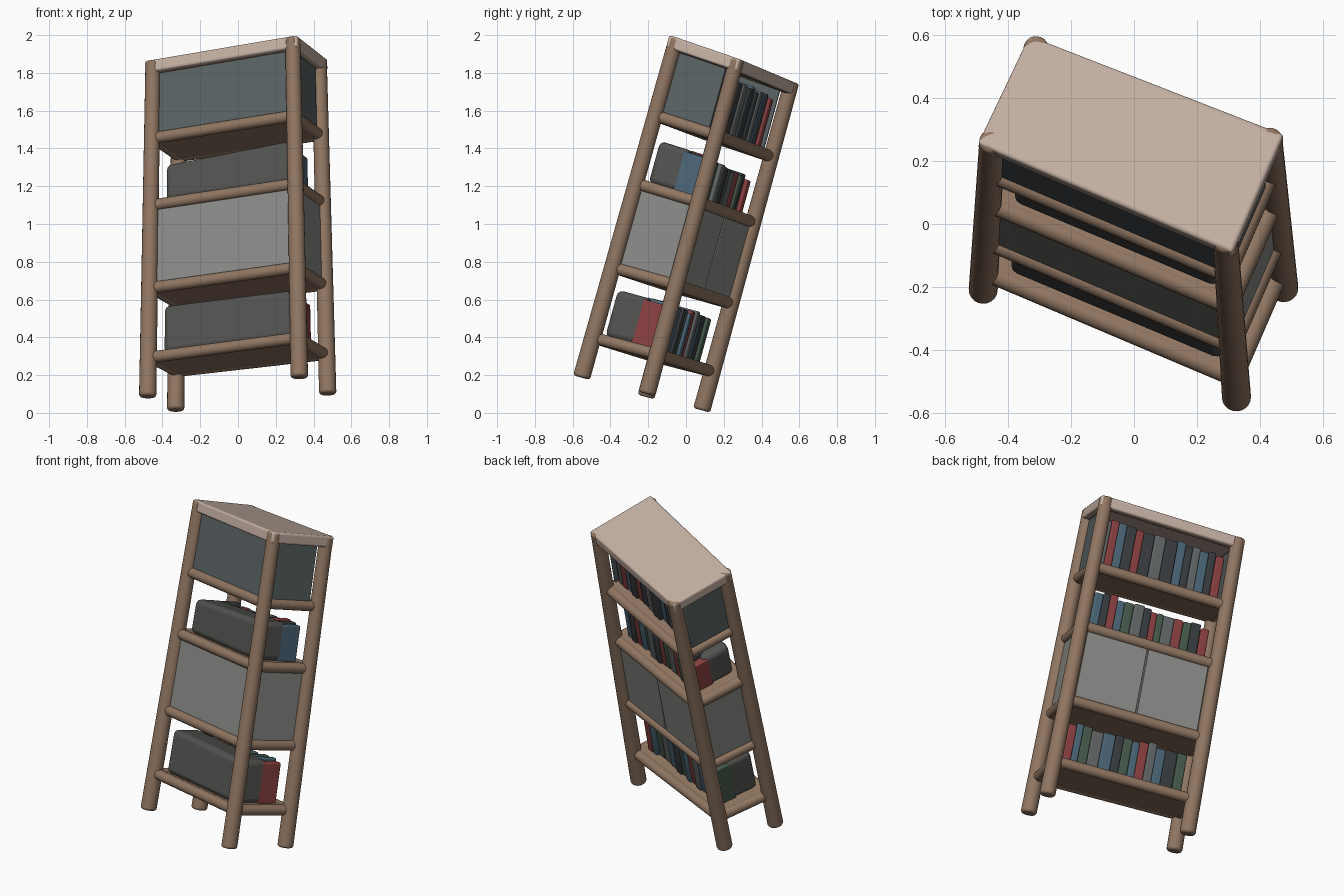
import bpy, bmesh, random
from mathutils import Vector, Matrix

if "Cube" in bpy.data.objects:
    bpy.data.objects.remove(bpy.data.objects["Cube"])

random.seed(4)

# Leaning frame: corner order (u,v) = 00, 10, 11, 01; u runs along the shelf, v through its depth
BOTTOM = [Vector(p) for p in ((-0.478, -0.212, 0.085), (0.325, -0.553, 0.187), (0.475, -0.207, 0.10), (-0.33, 0.083, 0.014))]
TOP = [Vector(p) for p in ((-0.45, 0.265, 1.86), (0.29, -0.05, 1.985), (0.43, 0.27, 1.875), (-0.31, 0.56, 1.753))]


def P(u, v, w):
    def quad(c):
        return c[0].lerp(c[1], u).lerp(c[3].lerp(c[2], u), v)
    return quad(BOTTOM).lerp(quad(TOP), w)


def material(name, rgb):
    m = bpy.data.materials.new(name)
    m.diffuse_color = (*rgb, 1)
    m.use_nodes = True
    m.node_tree.nodes["Principled BSDF"].inputs["Base Color"].default_value = m.diffuse_color
    return m


WOOD = material("brown wood", (0.28, 0.18, 0.12))
PALE = material("pale top wood", (0.55, 0.43, 0.36))
PANEL = material("blue grey panel", (0.10, 0.12, 0.125))
DOOR = material("grey cabinet", (0.25, 0.25, 0.24))
PAGES = material("dark book backs", (0.085, 0.085, 0.08))
BOOKS = [material("book " + n, c) for n, c in (
    ("red", (0.25, 0.05, 0.05)), ("green", (0.06, 0.10, 0.07)), ("blue", (0.07, 0.13, 0.18)),
    ("dark", (0.04, 0.045, 0.05)), ("grey", (0.12, 0.13, 0.13)))]


def finish(name, bm, mat, bevel):
    bmesh.ops.recalc_face_normals(bm, faces=bm.faces)
    me = bpy.data.meshes.new(name)
    bm.to_mesh(me)
    bm.free()
    ob = bpy.data.objects.new(name, me)
    bpy.context.collection.objects.link(ob)
    me.materials.append(mat)
    if bevel:
        b = ob.modifiers.new("soft edges", 'BEVEL')
        b.width, b.segments, b.limit_method = bevel, 3, 'ANGLE'
    bpy.ops.object.select_all(action='DESELECT')
    ob.select_set(True)
    bpy.context.view_layer.objects.active = ob
    bpy.ops.object.shade_smooth_by_angle()
    return ob


def block(name, u, v, w, mat, bevel=0.008, rise=0.0):
    """Box given by ranges in the leaning frame; rise lifts the top at its high-u end."""
    bm = bmesh.new()
    bmesh.ops.create_cube(bm, size=1)
    for vert in bm.verts:
        a, b, c = (t + 0.5 for t in vert.co)
        vert.co = P(u[0] + (u[1] - u[0]) * a, v[0] + (v[1] - v[0]) * b,
                    w[0] + (w[1] - w[0] + rise * a) * c)
    return finish(name, bm, mat, bevel)


def pole(name, a, b, r1, r2, mat, bevel=0.0):
    """Round bar from a to b."""
    bm = bmesh.new()
    d = b - a
    m = Matrix.Translation((a + b) / 2) @ d.to_track_quat('Z', 'Y').to_matrix().to_4x4()
    bmesh.ops.create_cone(bm, cap_ends=True, segments=20, radius1=r1, radius2=r2, depth=d.length, matrix=m)
    return finish(name, bm, mat, bevel)


# Four corner posts
for i in range(4):
    pole(f"corner_post_{i + 1}", BOTTOM[i], TOP[i], 0.046, 0.040, WOOD, 0.014)

# Shelves: slab framed by round rails, kept just inside the posts
CORNERS = ((0.01, 0.02), (0.99, 0.02), (0.99, 0.98), (0.01, 0.98))
LEVELS = {"lower_shelf": 0.118, "cabinet_floor": 0.325, "middle_shelf": 0.572, "upper_shelf": 0.772, "top_board": 0.979}
for name, w in LEVELS.items():
    top = name == "top_board"
    e = 0.045 if top else 0.0
    block(name, (-e, 1 + e), (-e * 1.9, 1 + e * 1.9), (w - 0.014, w + (0.022 if top else 0.014)),
          PALE if top else WOOD, 0.012)
    for i in range(4):
        a, b = CORNERS[i], CORNERS[(i + 1) % 4]
        pole(f"{name}_rail_{i + 1}", P(*a, w), P(*b, w), 0.031, 0.031, WOOD, 0.008)

# Closed cabinet with a pair of doors on the open side
block("cabinet_body", (0.0, 1.0), (0.0, 0.97), (0.33, 0.57), DOOR)
for name, u in (("left_door", (0.055, 0.495)), ("right_door", (0.505, 0.945))):
    block(name, u, (0.96, 1.01), (0.34, 0.558), DOOR, 0.005)

# Panels closing three sides of the top compartment
W = (0.78, 0.98)
block("top_back_panel", (0.02, 0.98), (0.0, 0.05), W, PANEL)
for name, u in (("top_left_panel", (0.0, 0.025)), ("top_right_panel", (0.975, 1.0))):
    block(name, u, (0.02, 0.86), W, PANEL)


def book_row(name, w0, u0, u1, v0, v1, h0, h1, count):
    """Row of upright books in front of a soft dark stack; height runs from h0 to h1."""
    block(f"{name}_stack", (u0, u1), (v0, 0.6), (w0, w0 + h0), PAGES, 0.03, h1 - h0)
    widths = [random.uniform(0.7, 1.3) for _ in range(count)]
    k = (u1 - u0) / sum(widths)
    u, last = u0, None
    for i, wd in enumerate(widths):
        h = h0 + (h1 - h0) * i / (count - 1) + random.uniform(-0.010, 0.003)
        last = random.choice([m for m in BOOKS if m != last])
        block(f"{name}_{i + 1}", (u, u + wd * k), (0.5, v1 + random.uniform(-0.04, 0.02)),
              (w0, w0 + h), last, 0.009)
        u += wd * k


# Three rows of books
book_row("upper_book", 0.784, 0.06, 0.96, 0.05, 0.84, 0.155, 0.165, 14)
book_row("middle_book", 0.584, 0.08, 0.93, 0.09, 0.85, 0.110, 0.125, 14)
book_row("lower_book", 0.130, 0.08, 0.93, 0.08, 0.83, 0.142, 0.138, 13)
